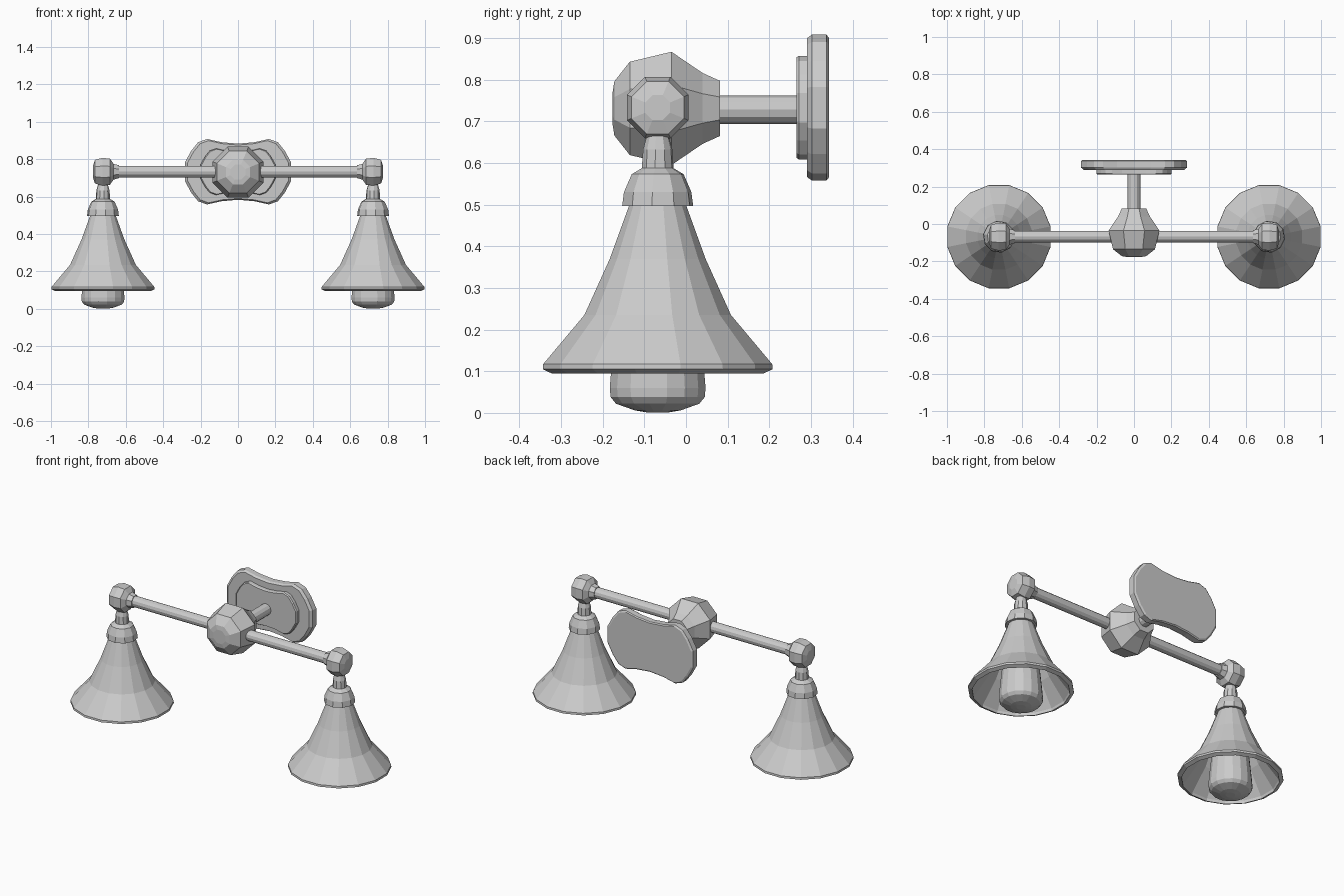
import bpy, bmesh, math
from mathutils import Vector

if "Cube" in bpy.data.objects:
    bpy.data.objects.remove(bpy.data.objects["Cube"])

BAR_Y, BAR_Z, ARM_X = -0.068, 0.733, 0.722


def make_object(name, bm, smooth=False):
    bmesh.ops.recalc_face_normals(bm, faces=bm.faces)
    mesh = bpy.data.meshes.new(name)
    bm.to_mesh(mesh)
    bm.free()
    for p in mesh.polygons:
        p.use_smooth = smooth
    ob = bpy.data.objects.new(name, mesh)
    bpy.context.collection.objects.link(ob)
    return ob


def lathe(name, profile, sides, axis, origin, closed=False, smooth=False):
    """Revolve (radius, distance) points about an axis; flats face the main axes."""
    direction = Vector(axis)
    u = direction.orthogonal().normalized()
    v = direction.cross(u)
    bm = bmesh.new()
    rings = []
    for r, d in profile:
        r /= math.cos(math.pi / sides)
        rings.append([])
        for i in range(sides):
            a = 2 * math.pi * (i + 0.5) / sides
            rings[-1].append(bm.verts.new(
                Vector(origin) + direction * d + r * (math.cos(a) * u + math.sin(a) * v)))
    pairs = list(zip(rings, rings[1:]))
    if closed:
        pairs.append((rings[-1], rings[0]))
    else:
        bm.faces.new(rings[0])
        bm.faces.new(rings[-1])
    for a, b in pairs:
        for i in range(sides):
            j = (i + 1) % sides
            bm.faces.new((a[i], a[j], b[j], b[i]))
    return make_object(name, bm, smooth)


def plate(name, scale, sections):
    """Wavy wall plate: quarter outline mirrored, lofted through (y, inset) sections."""
    quarter = [(0.284, 0.05), (0.25, 0.112), (0.213, 0.158), (0.165, 0.175), (0.09, 0.158)]
    outline = quarter + [(0, 0.15)] + [(-x, z) for x, z in reversed(quarter)]
    outline += [(x, -z) for x, z in reversed(quarter)][::-1][::-1] and \
        [(-x, -z) for x, z in quarter] + [(0, -0.15)] + [(x, -z) for x, z in reversed(quarter)]
    bm = bmesh.new()
    rings = [[bm.verts.new((x * scale * k, y, BAR_Z + z * scale * k)) for x, z in outline]
             for y, k in sections]
    bm.faces.new(rings[0])
    bm.faces.new(rings[-1])
    n = len(outline)
    for a, b in zip(rings, rings[1:]):
        for i in range(n):
            j = (i + 1) % n
            bm.faces.new((a[i], a[j], b[j], b[i]))
    return make_object(name, bm)


# Wall mount: two stacked plates and the stem
plate("back_plate", 1.0, [(0.29, 0.95), (0.302, 1.0), (0.337, 1.0), (0.343, 0.96)])
plate("raised_plate", 0.71, [(0.265, 0.97), (0.271, 1.0), (0.295, 1.0)])
lathe("wall_stem", [(0.033, 0.06), (0.033, 0.275)], 12, (0, 1, 0), (0, 0, BAR_Z - 0.005))

# Faceted hub and cross bar
lathe("center_hub", [(0.04, -0.176), (0.065, -0.172), (0.112, -0.135), (0.136, -0.035),
                     (0.085, 0.04), (0.066, 0.082)], 8, (0, 1, 0), (0, 0, BAR_Z - 0.002))
lathe("cross_bar", [(0.03, -0.68), (0.03, 0.68)], 12, (1, 0, 0), (0, BAR_Y, BAR_Z))

# Lamps on both sides
for side, s in (("left", -1), ("right", 1)):
    base = (s * ARM_X, BAR_Y, 0)
    lathe(side + "_bar_knuckle",
          [(0.034, 0.635), (0.042, 0.665), (0.07, 0.685), (0.074, 0.725), (0.063, 0.765),
           (0.03, 0.776)], 8, (s, 0, 0), (0, BAR_Y, BAR_Z))
    lathe(side + "_neck", [(0.024, 0.67), (0.034, 0.632), (0.037, 0.58)], 10, (0, 0, 1), base)
    lathe(side + "_shade_cap", [(0.036, 0.588), (0.06, 0.573), (0.078, 0.53), (0.082, 0.497)],
          10, (0, 0, 1), base)
    lathe(side + "_shade",
          [(0.066, 0.505), (0.115, 0.37), (0.176, 0.235), (0.275, 0.117), (0.276, 0.105),
           (0.255, 0.095), (0.252, 0.11), (0.165, 0.235), (0.104, 0.37), (0.055, 0.495)],
          16, (0, 0, 1), base, closed=True)
    lathe(side + "_bulb",
          [(0.025, 0.001), (0.055, 0.006), (0.1, 0.022), (0.113, 0.038), (0.115, 0.06), (0.11, 0.12),
           (0.1, 0.22), (0.06, 0.36), (0.045, 0.5)], 16, (0, 0, 1), base)
